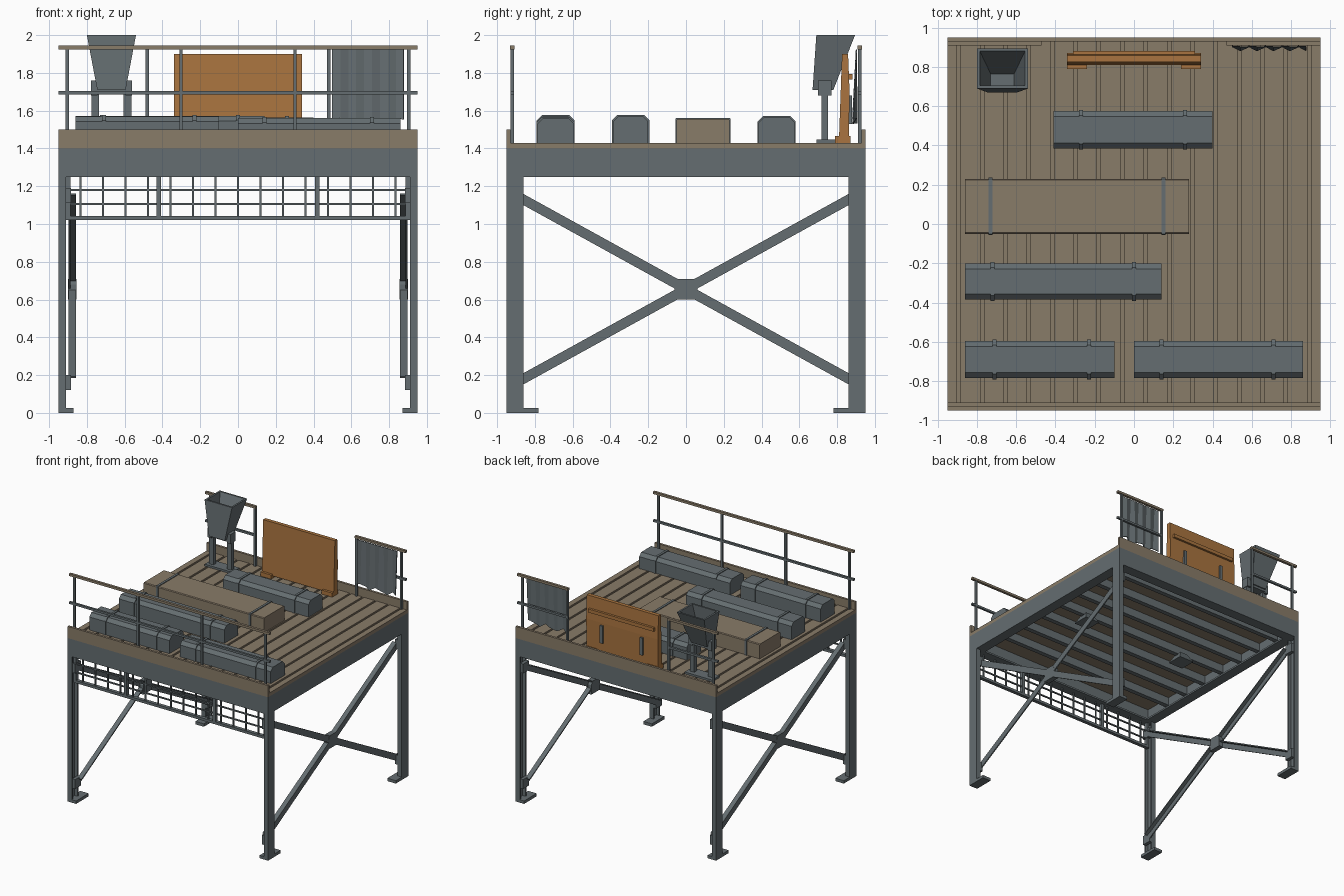
import bpy
import bmesh
import math
from mathutils import Vector, Matrix

default_cube = bpy.data.objects.get("Cube")
if default_cube:
    bpy.data.objects.remove(default_cube, do_unlink=True)


def make_material(name, red, green, blue):
    material = bpy.data.materials.new(name)
    material.use_nodes = True
    color = (red, green, blue, 1)
    material.diffuse_color = color
    material.node_tree.nodes["Principled BSDF"].inputs["Base Color"].default_value = color
    return material


steel = make_material("grey steel", .13, .155, .165)
tan = make_material("tan planks", .25, .2, .14)
orange = make_material("orange paint", .4, .175, .05)


def finish(name, bm, material):
    bmesh.ops.recalc_face_normals(bm, faces=bm.faces)
    mesh = bpy.data.meshes.new(name)
    bm.to_mesh(mesh)
    bm.free()
    mesh.materials.append(material)
    obj = bpy.data.objects.new(name, mesh)
    bpy.context.scene.collection.objects.link(obj)
    return obj


def add_box(bm, xs, ys, zs):
    """Add a box spanning the three (low, high) ranges."""
    ranges = (xs, ys, zs)
    center = Vector([sum(r) / 2 for r in ranges])
    size = [abs(r[1] - r[0]) for r in ranges]
    matrix = Matrix.Translation(center) @ Matrix.Diagonal((*size, 1))
    return bmesh.ops.create_cube(bm, size=1, matrix=matrix)["verts"]


def boxes(name, material, *spans):
    bm = bmesh.new()
    for span in spans:
        add_box(bm, *span)
    return finish(name, bm, material)


def around(center, width):
    return (center - width / 2, center + width / 2)


def extrude_x(bm, outline, xs):
    """Extrude a y-z outline between two x positions."""
    rings = [[bm.verts.new((x, y, z)) for y, z in outline] for x in xs]
    bm.faces.new(rings[0])
    bm.faces.new(rings[1])
    for i in range(len(outline)):
        j = (i + 1) % len(outline)
        bm.faces.new((rings[0][i], rings[0][j], rings[1][j], rings[1][i]))


HALF = .95
DECK = 1.43

# Deck: thin slab with separate planks laid on top
boxes("deck_slab", tan, ((-HALF, HALF), (-HALF, HALF), (1.4, 1.418)))
pitch = .119
edges = [-HALF] + [pitch * (i - 7.5) for i in range(16)] + [HALF]
gap = .009
boxes("deck_planks", tan, *[((a + (gap if i else 0), b - (gap if b < HALF else 0)),
                             (-HALF, HALF), (1.418, DECK))
                            for i, (a, b) in enumerate(zip(edges, edges[1:]))])
for side, label in ((-1, "front"), (1, "back")):
    boxes(label + "_curb", tan, ((-HALF, HALF), (side * .93, side * HALF), (1.405, 1.5)))

# Perimeter channel frame and joists
frame = []
for s in (-1, 1):
    frame.append(((-HALF, HALF), (s * .93, s * HALF), (1.25, 1.4)))
    frame.append(((s * .93, s * HALF), (-.93, .93), (1.25, 1.4)))
    frame.append(((-.93, .93), (s * .86, s * .93), (1.25, 1.265)))
    frame.append(((s * .86, s * .93), (-.86, .86), (1.25, 1.265)))
boxes("perimeter_frame", steel, *frame)
boxes("joists", steel, *[((-.93, .93), around(.23 * i, .04), (1.33, 1.4)) for i in range(-3, 4)])

# Flood lamps under the deck
for s, label in ((-1, "right"), (1, "left")):
    bm = bmesh.new()
    matrix = Matrix.Translation((s * .5, 0, 1.31)) @ Matrix.Rotation(math.pi / 4, 4, "Z")
    bmesh.ops.create_cone(bm, cap_ends=True, segments=4, radius1=.1, radius2=.05,
                          depth=.07, matrix=matrix)
    add_box(bm, around(s * .5, .03), around(0, .03), (1.34, 1.4))
    finish(label + "_under_lamp", bm, steel)

# Legs: channels on foot plates
for sx, side in ((-1, "right"), (1, "left")):
    for sy, end in ((-1, "front"), (1, "back")):
        xs = (sx * .91, sx * HALF)
        boxes(f"{end}_{side}_leg", steel,
              ((sx * .937, sx * HALF), (sy * .86, sy * HALF), (.02, 1.25)),
              (xs, (sy * .86, sy * .873), (.02, 1.25)),
              (xs, (sy * .937, sy * HALF), (.02, 1.25)))
        boxes(f"{end}_{side}_foot", steel,
              ((sx * .87, sx * HALF), (sy * .78, sy * HALF), (0, .025)))

    # Cross braces with a centre gusset and end brackets
    bm = bmesh.new()
    for slope in (-1, 1):
        start = Vector((sx * .875, -.88, .655 - slope * .485))
        end = Vector((sx * .875, .88, .655 + slope * .485))
        span = end - start
        turn = Matrix.Rotation(math.atan2(span.z, span.y), 4, "X")
        matrix = Matrix.Translation((start + end) / 2) @ turn
        for offset, wide, tall in ((.018, .01, .052), (0, .036, .01)):
            local = Matrix.Translation((sx * offset, 0, 0 if wide < tall else .021))
            scale = Matrix.Diagonal((wide, span.length, tall, 1))
            bmesh.ops.create_cube(bm, size=1, matrix=matrix @ local @ scale)
    for sy in (-1, 1):
        for z in (.16, 1.15):
            add_box(bm, (sx * .885, sx * .915), (sy * .86, sy * .94), around(z, .08))
    outline = [(-.06, .6), (.06, .6), (.06, .63), (.06, .68), (.04, .71),
               (-.04, .71), (-.06, .68), (-.06, .63)]
    extrude_x(bm, outline, (sx * .855, sx * .9))
    finish(side + "_cross_brace", bm, steel)

# Hanging wire guard below the front edge
guard = [((-.91, .91), around(-.91, .03), (1.02, 1.042))]
guard += [((-.91, .91), around(-.91, .012), around(z, .01)) for z in (1.105, 1.18)]
guard += [(around(pitch * i, .01), around(-.91, .012), (1.03, 1.25)) for i in range(-7, 8)]
guard += [(around(s * x, .025), around(-.91, .03), (1.02, 1.25)) for s in (-1, 1) for x in (.42, .9)]
boxes("front_wire_guard", steel, *guard)


# Guard rails
def guard_rail(name, y, xs, posts):
    boxes(name + "_posts", steel, *[(around(x, .018), around(y, .018), (DECK, 1.93)) for x in posts])
    boxes(name + "_top_bar", tan, (xs, around(y, .022), (1.925, 1.945)))
    boxes(name + "_middle_bar", steel, (xs, around(y, .018), (1.685, 1.703)))


guard_rail("front_rail", -.92, (-HALF, HALF), (-.905, -.302, .302, .905))
guard_rail("back_right_rail", .92, (-HALF, -.47), (-.905, -.48))
guard_rail("back_left_rail", .92, (.47, HALF), (.48, .905))

# Hanging folded curtain
bm = bmesh.new()
columns = []
for i in range(10):
    x = .5 + i * .042
    y = .908 - (.022 if i % 2 else 0)
    low = 1.545 + .018 * math.sin(i * 1.7)
    columns.append([bm.verts.new((x, y, low)), bm.verts.new((x, .905, 1.925))])
for a, b in zip(columns, columns[1:]):
    bm.faces.new((a[0], b[0], b[1], a[1]))
curtain = finish("hanging_curtain", bm, steel)
curtain.modifiers.new("thickness", "SOLIDIFY").thickness = .006


# Strapped storage cases
def storage_case(name, xs, ys, top, straps, chamfer, material):
    bm = bmesh.new()
    y0, y1 = ys

    def section(grow):
        a, b, t, c = y0 - grow, y1 + grow, top + grow, chamfer
        return [(a, DECK), (b, DECK), (b, t - c), (b - c, t), (a + c, t), (a, t - c)]

    extrude_x(bm, section(0), xs)
    finish(name, bm, material)
    bm = bmesh.new()
    for x in straps:
        extrude_x(bm, section(.006), around(x, .02))
    finish(name + "_straps", bm, steel)


storage_case("back_case", (-.41, .4), (.385, .575), 1.565, (-.27, .26), .028, steel)
storage_case("wide_crate", (-.86, .28), (-.05, .23), 1.556, (-.73, .15), .006, tan)
storage_case("middle_case", (-.86, .14), (-.385, -.2), 1.572, (-.72, 0), .028, steel)
storage_case("front_right_case", (-.86, -.1), (-.785, -.595), 1.57, (-.71, -.23), .028, steel)
storage_case("front_left_case", (0, .86), (-.785, -.595), 1.56, (.14, .71), .028, steel)

# Orange leaning panel with feet, back trim and handles
bm = bmesh.new()
extrude_x(bm, [(.81, 1.45), (.862, 1.45), (.866, 1.7), (.858, 1.9), (.826, 1.9)], (-.34, .34))
for s in (-1, 1):
    add_box(bm, around(s * .29, .1), (.79, .87), (DECK, 1.465))
add_box(bm, (-.31, .31), (.855, .882), (1.765, 1.795))
finish("orange_panel", bm, orange)
boxes("panel_handles", steel, *[(around(s * .19, .025), (.855, .88), (1.53, 1.68)) for s in (-1, 1)])

# Hopper: open tapered bin on two posts
bm = bmesh.new()


def ring(xs, ys, z):
    return [bm.verts.new((xs[i], ys[j], z)) for i, j in ((0, 0), (1, 0), (1, 1), (0, 1))]


loops = [ring((-.745, -.595), (.67, .78), 1.71),
         ring((-.8, -.54), (.69, .895), 2),
         ring((-.785, -.555), (.705, .88), 2),
         ring((-.73, -.61), (.69, .765), 1.74)]
for a, b in zip(loops, loops[1:]):
    for i in range(4):
        j = (i + 1) % 4
        bm.faces.new((a[i], a[j], b[j], b[i]))
bm.faces.new(loops[0])
bm.faces.new(loops[-1])
finish("hopper_bin", bm, steel)
stand = [((-.8, -.54), (.69, .79), (DECK, 1.447)), ((-.75, -.59), (.7, .77), (1.69, 1.72))]
for s in (-1, 1):
    stand.append((around(-.67 + s * .085, .04), around(.735, .036), (1.44, 1.7)))
    stand.append((around(-.67 + s * .092, .035), around(.735, .07), (1.68, 1.76)))
boxes("hopper_stand", steel, *stand)
